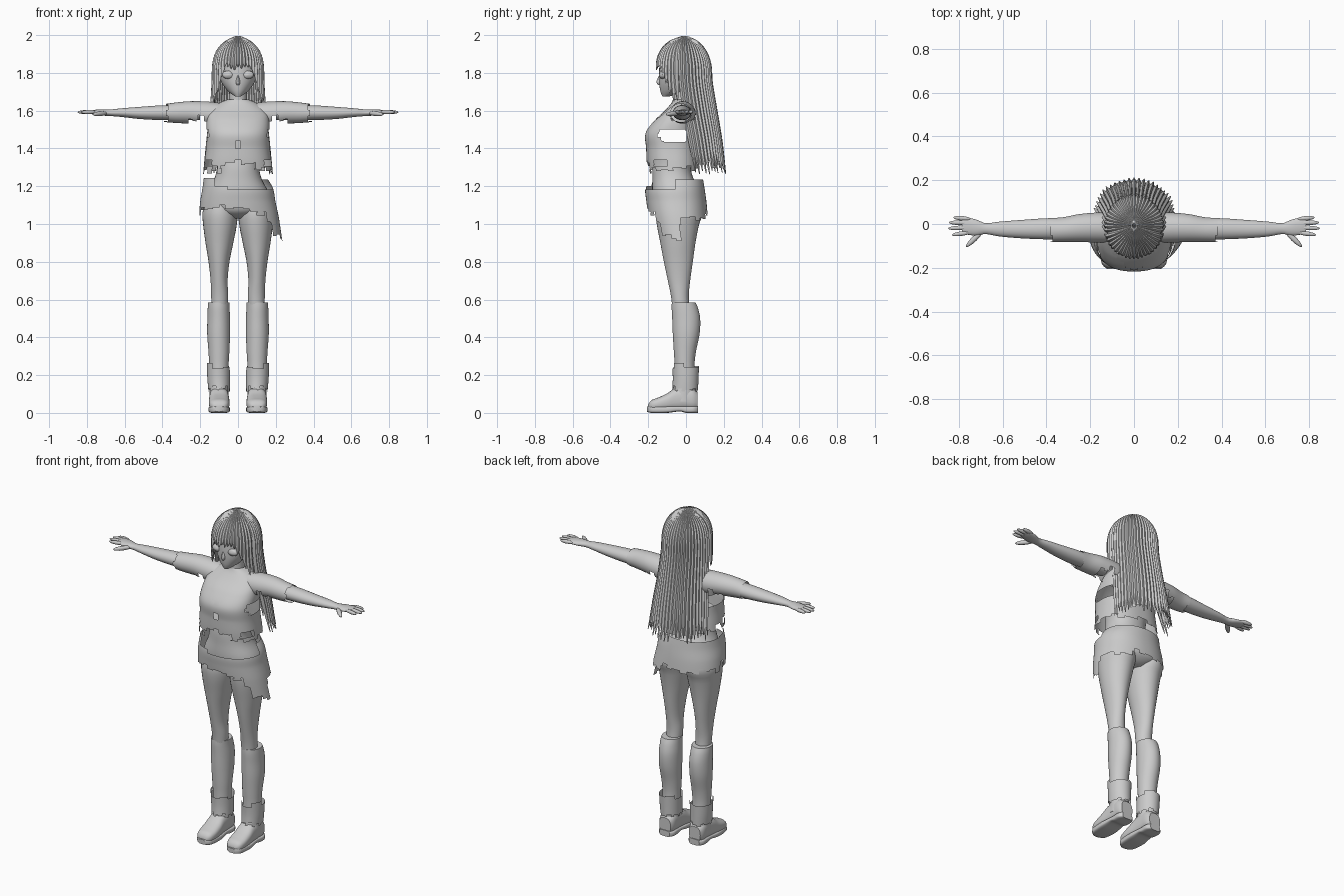
import bpy, bmesh, math, random
from mathutils import Vector

if "Cube" in bpy.data.objects:
    bpy.data.objects.remove(bpy.data.objects["Cube"])

grey = bpy.data.materials.new("plain_grey")
grey.use_nodes = True
grey.diffuse_color = (0.6, 0.6, 0.6, 1)
grey.node_tree.nodes["Principled BSDF"].inputs["Base Color"].default_value = (0.6, 0.6, 0.6, 1)
made = []


def finish(name, bm, mirror=False):
    bmesh.ops.recalc_face_normals(bm, faces=bm.faces)
    mesh = bpy.data.meshes.new(name)
    bm.to_mesh(mesh)
    bm.free()
    mesh.materials.append(grey)
    obj = bpy.data.objects.new(name, mesh)
    bpy.context.collection.objects.link(obj)
    if mirror:
        obj.modifiers.new("mirror", "MIRROR")
    made.append(obj)
    return obj


def sample(keys, t):
    """Smooth interpolation of a list of (t, values...) keys."""
    i = max(k for k in range(len(keys) - 1) if k == 0 or keys[k][0] <= t)
    p, q = keys[i], keys[i + 1]
    o, r = keys[max(i - 1, 0)], keys[min(i + 2, len(keys) - 1)]
    h = q[0] - p[0]
    u = (t - p[0]) / h
    out = []
    for c in range(1, len(p)):
        m0 = (q[c] - o[c]) / (q[0] - o[0]) * h
        m1 = (r[c] - p[c]) / (r[0] - p[0]) * h
        out.append((2*u**3 - 3*u*u + 1) * p[c] + (u**3 - 2*u*u + u) * m0
                   + (3*u*u - 2*u**3) * q[c] + (u**3 - u*u) * m1)
    return out


def loft(name, keys, axis="z", seg=32, rows=24, power=2.0, keep=None, mirror=False, scale=1.0):
    """Keys are (t, low a, high a, low b, high b): the extents of each section."""
    bm = bmesh.new()
    rings = []
    for j in range(rows + 1):
        t = keys[0][0] + (keys[-1][0] - keys[0][0]) * j / rows
        a0, a1, b0, b1 = sample(keys, t)
        ring = []
        for i in range(seg):
            w = math.tau * i / seg
            c, s = math.cos(w), math.sin(w)
            a = (a0 + a1)/2 + (a1 - a0)/2 * scale * math.copysign(abs(c)**(2/power), c)
            b = (b0 + b1)/2 + (b1 - b0)/2 * scale * math.copysign(abs(s)**(2/power), s)
            ring.append(bm.verts.new({"z": (a, b, t), "x": (t, a, b), "y": (a, t, b)}[axis]))
        rings.append(ring)
    for lo, hi in zip(rings, rings[1:]):
        for i in range(seg):
            quad = (lo[i], lo[(i+1) % seg], hi[(i+1) % seg], hi[i])
            mid = sum((v.co for v in quad), Vector()) / 4
            if keep is None or keep((i + 0.5) * 360 / seg, mid):
                bm.faces.new(quad)
    if keep is None:
        bm.faces.new(rings[0])
        bm.faces.new(rings[-1])
    bmesh.ops.delete(bm, geom=[v for v in bm.verts if not v.link_faces], context="VERTS")
    return finish(name, bm, mirror)


def jag(value, width, amount):
    """A stepped random offset, for torn cloth edges."""
    return random.Random(int(value // width) + 40).uniform(-amount, amount)


# Head, face and neck
loft("head", [(1.675, -.015, .015, -.125, -.09), (1.70, -.05, .05, -.135, 0), (1.75, -.088, .088, -.142, .06),
              (1.82, -.11, .11, -.142, .1), (1.9, -.11, .11, -.13, .1), (1.96, -.05, .05, -.07, .05)])
loft("neck", [(1.56, -.06, .06, -.07, .04), (1.62, -.05, .05, -.07, .035), (1.72, -.045, .045, -.07, .03)])
loft("nose", [(1.735, -.008, .008, -.146, -.12), (1.75, -.012, .012, -.157, -.12),
              (1.79, -.004, .004, -.142, -.12)], seg=12, rows=8)
loft("eye", [(-.143, .05, .052, 1.787, 1.789), (-.136, .025, .078, 1.772, 1.808),
             (-.115, .022, .084, 1.768, 1.812)], axis="y", seg=16, rows=6, mirror=True)

# Hair: an inner shell and overlapping tapered locks that follow it
hair = [(1.26, -.185, .185, -.075, .213), (1.45, -.165, .165, -.115, .19), (1.6, -.148, .148, -.145, .165),
        (1.75, -.138, .138, -.158, .14), (1.85, -.134, .134, -.158, .132), (1.92, -.112, .112, -.135, .105),
        (1.97, -.065, .065, -.085, .06), (1.996, -.01, .01, -.02, .005)]
loft("hair_shell", hair, rows=40, scale=0.95,
     keep=lambda a, p: p.z > 1.86 or (p.z > 1.32 + jag(a, 12, .03) and (a < 185 or a > 355)))


def lock(bm, angle, end, spread, rows=26):
    rings = []
    w = math.radians(angle)
    for j in range(rows + 1):
        f = (j / rows) ** 1.5
        z = 1.994 + (end - 1.994) * f
        a0, a1, b0, b1 = sample(hair, z)
        rx, ry = (a1 - a0)/2, (b1 - b0)/2
        mid = Vector(((a0 + a1)/2 + rx*math.cos(w), (b0 + b1)/2 + ry*math.sin(w), z))
        side = Vector((-rx*math.sin(w), ry*math.cos(w), 0))
        out = Vector((math.cos(w), math.sin(w), 0))
        taper = min(1, (1.02 - f) * 4) ** 0.7
        half = side * math.radians(spread) * taper
        rings.append([bm.verts.new(mid + half*k - out*d*taper)
                      for k, d in ((-1, .012), (-.5, .002), (0, -.002), (.5, .002), (1, .012), (0, .018))])
    for lo, hi in zip(rings, rings[1:]):
        for i in range(6):
            bm.faces.new((lo[i], lo[(i+1) % 6], hi[(i+1) % 6], hi[i]))
    bm.faces.new(rings[-1])


random.seed(4)
bm = bmesh.new()
for i in range(27):
    lock(bm, -6 + 192 * i / 26, 1.275 + random.uniform(-.015, .035), 5)
finish("back_hair", bm)
bm = bmesh.new()
for i in range(19):
    angle = -162 + 144 * i / 18
    off = abs(angle + 90)
    end = 1.82 if off < 35 else 1.82 - (off - 35) * .006
    lock(bm, angle, max(end, 1.66) + random.uniform(-.015, .015), 5.5)
finish("fringe", bm)

# Torn shirt with open collar, side tears and a split front
shirt = [(1.26, -.185, .185, -.2, .07), (1.33, -.178, .178, -.208, .066), (1.4, -.17, .17, -.211, .06),
         (1.48, -.168, .168, -.214, .055), (1.55, -.165, .165, -.168, .055), (1.6, -.15, .15, -.115, .05),
         (1.64, -.1, .1, -.08, .045), (1.66, -.055, .055, -.07, .04)]


def shirt_keep(a, p):
    front = p.y < -.07
    hem = (1.325 if abs(p.x) < .09 else 1.285) if front else 1.3
    if p.z < hem + jag(a, 14, .02):
        return False
    if front and p.z > 1.49 + .016 * (abs(p.x) // .016) and abs(p.x) < .095:
        return False
    if front and abs(p.x) < .006 + jag(p.z * 100, 2, .006) and p.z < 1.5:
        return False
    torn = -.13 + jag(p.z * 100, 2, .02) < p.y < 0 and 1.435 < p.z < 1.5
    slit = -.17 < p.y < -.1 and 1.31 < p.z < 1.34
    return not (abs(p.x) > .1 and (torn or slit))


loft("shirt", shirt, seg=120, rows=60, power=2.4, keep=shirt_keep)
loft("chest", shirt, seg=60, rows=40, power=2.4, scale=.965,
     keep=lambda a, p: p.z > 1.47 and p.y < -.02 and abs(p.x) < .11)
loft("sleeve", [(.09, -.085, .045, 1.52, 1.64), (.16, -.085, .052, 1.515, 1.648), (.25, -.082, .045, 1.53, 1.65),
                (.33, -.082, .03, 1.535, 1.643), (.392, -.082, .028, 1.54, 1.635)],
     axis="x", seg=40, rows=30, mirror=True,
     keep=lambda a, p: p.x < .38 + jag(a, 40, .012) and (p.z > 1.555 + jag(p.x * 100, 3, .025) or p.x > .26))

# Arms and hands
loft("arm", [(.2, -.07, .03, 1.55, 1.63), (.4, -.07, .026, 1.55, 1.628), (.52, -.065, .018, 1.556, 1.62),
             (.62, -.056, .01, 1.567, 1.612), (.68, -.046, .004, 1.572, 1.606), (.72, -.053, .02, 1.574, 1.606),
             (.77, -.047, .03, 1.58, 1.604), (.785, -.04, .027, 1.584, 1.602)], axis="x", seg=24, rows=36, mirror=True)


def finger(name, start, end, radius):
    bm = bmesh.new()
    bmesh.ops.create_uvsphere(bm, u_segments=10, v_segments=8, radius=1)
    a, b = Vector(start), Vector(end)
    turn = (b - a).to_track_quat("Z", "Y")
    for v in bm.verts:
        flat = Vector((v.co.x, v.co.y, 0)) * radius
        v.co = (a + b)/2 + turn @ (flat + Vector((0, 0, v.co.z * (b - a).length / 2)))
    finish(name, bm, True)


for name, y, tip, fan in (("index_finger", -.038, .832, -.012), ("middle_finger", -.016, .85, -.004),
                          ("ring_finger", .004, .847, .003), ("little_finger", .022, .825, .008)):
    finger(name, (.745, y, 1.594), (tip, y + fan, 1.592), .011)
finger("thumb", (.69, -.03, 1.588), (.768, -.105, 1.58), .013)

# Waist, hips and legs
loft("waist_and_hips", [(1.03, -.05, .05, -.1, .04), (1.06, -.14, .14, -.15, .085), (1.1, -.175, .175, -.168, .098),
                        (1.16, -.165, .165, -.178, .085), (1.24, -.125, .125, -.178, .04),
                        (1.3, -.112, .112, -.178, .025), (1.37, -.12, .12, -.17, .03)], seg=48, power=2.2)
loft("leg", [(.54, .055, .14, -.07, .02), (.62, .052, .142, -.08, .015), (.7, .055, .145, -.096, .022),
             (.8, .045, .156, -.117, .036), (.9, .025, .172, -.136, .05), (1, .006, .185, -.155, .07),
             (1.06, .004, .188, -.16, .09), (1.12, .03, .17, -.15, .08)], rows=30, mirror=True)


# Torn wrap skirt with a long flap on the left
def skirt_keep(a, p):
    top, bottom = 1.238, 1.06
    if a > 180:
        top = 1.18 if p.x > -.06 else 1.205 if p.x > -.12 else 1.24
        bottom = 1.085 if p.x < .1 else 1.06
    if a > 312 or a < 3:
        bottom = .93 if a > 320 else 1.0
    elif a < 70:
        bottom = 1.035
    return bottom + jag(a, 11, .02) < p.z < top


loft("skirt", [(.91, -.2, .235, -.17, .125), (1.04, -.205, .215, -.198, .115), (1.12, -.2, .198, -.21, .108),
               (1.19, -.188, .185, -.216, .098), (1.25, -.18, .15, -.2, .088)],
     seg=120, rows=50, power=2.2, keep=skirt_keep)

# Boots with torn ankle cuffs
loft("boot_shaft", [(.06, .05, .152, -.085, .058), (.15, .052, .15, -.062, .05), (.25, .05, .152, -.06, .045),
                    (.32, .046, .156, -.064, .052), (.42, .042, .163, -.07, .072), (.5, .042, .162, -.073, .075),
                    (.56, .045, .16, -.076, .062), (.585, .045, .158, -.075, .05)], rows=30, mirror=True)
loft("boot_cuff", [(.1, .043, .155, -.075, .063), (.18, .042, .162, -.07, .066), (.27, .04, .166, -.074, .07)],
     seg=48, rows=24, mirror=True, keep=lambda a, p: .125 + jag(a, 18, .015) < p.z < .245 + jag(a, 50, .022))
loft("foot", [(-.2, .075, .125, .018, .045), (-.185, .056, .144, .012, .066), (-.15, .046, .153, .012, .08),
              (-.1, .045, .154, .012, .103), (-.06, .048, .152, .012, .13), (0, .05, .15, .015, .14),
              (.04, .052, .148, .015, .13), (.06, .062, .138, .02, .11)], axis="y", power=2.6, mirror=True)
loft("sole", [(-.206, .078, .122, .006, .034), (-.185, .054, .146, 0, .036), (-.1, .043, .157, 0, .036),
              (-.03, .05, .15, .008, .036), (.0, .05, .15, 0, .036), (.045, .05, .15, 0, .036),
              (.064, .066, .134, 0, .036)], axis="y", power=4, mirror=True)

# Smooth shading with sharp creases
bpy.ops.object.select_all(action="DESELECT")
for obj in made:
    obj.select_set(True)
bpy.context.view_layer.objects.active = made[0]
bpy.ops.object.shade_smooth_by_angle(angle=math.radians(40))
